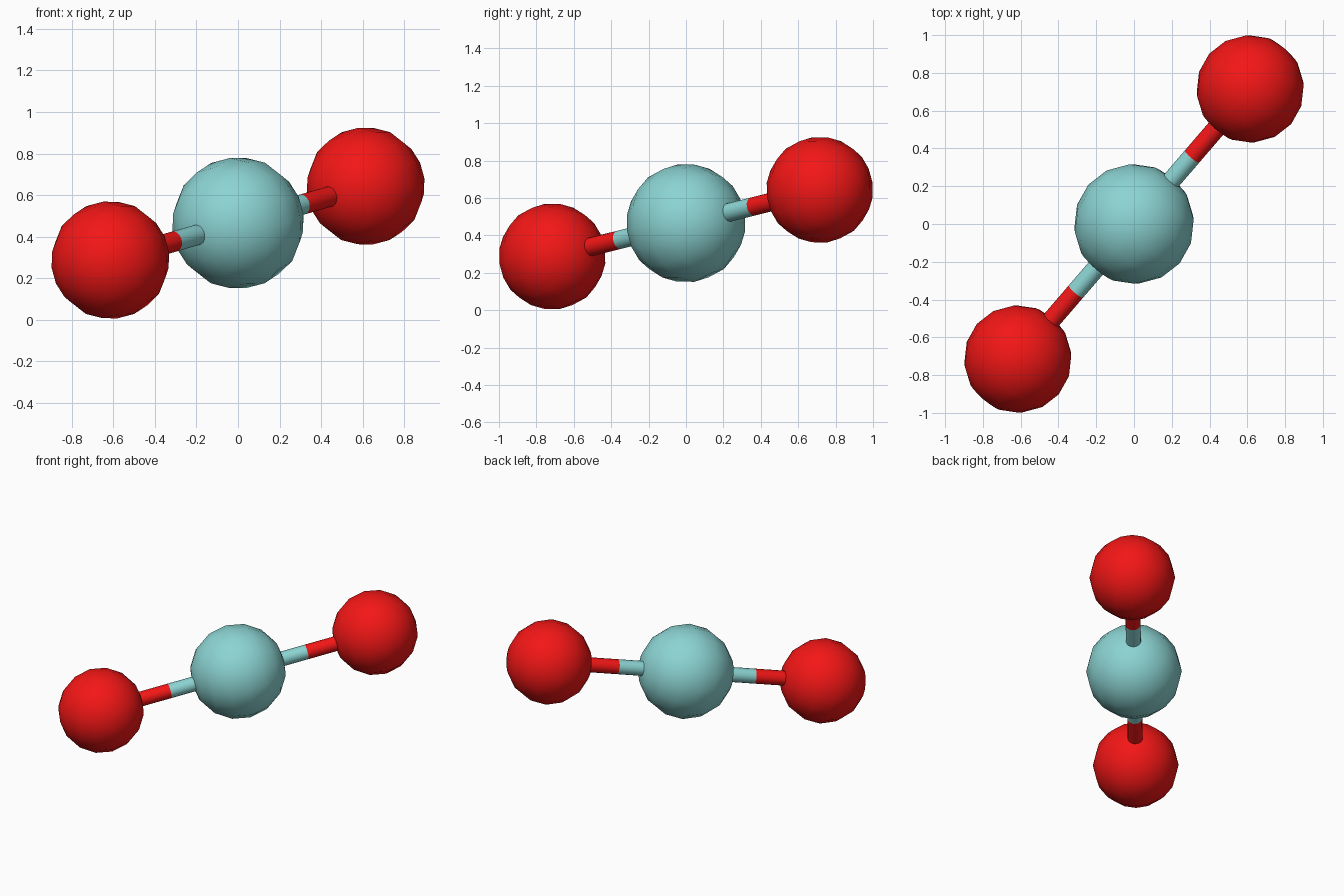
import bpy
from mathutils import Vector

if "Cube" in bpy.data.objects:
    bpy.data.objects.remove(bpy.data.objects["Cube"])

CENTRE = Vector((0, 0, 0.465))
ARM = Vector((0.615, 0.715, 0.178))
TILT = ARM.to_track_quat('Z', 'Y')


def material(name, rgb):
    m = bpy.data.materials.new(name)
    m.diffuse_color = (*rgb, 1)
    m.use_nodes = True
    m.node_tree.nodes["Principled BSDF"].inputs["Base Color"].default_value = m.diffuse_color
    return m


def finish(name, mat):
    ob = bpy.context.object
    ob.name = name
    ob.rotation_mode = 'QUATERNION'
    ob.rotation_quaternion = TILT
    ob.data.materials.append(mat)
    return ob


def ball(name, pos, radius, mat):
    bpy.ops.mesh.primitive_uv_sphere_add(segments=16, ring_count=8, radius=radius, location=pos)
    finish(name, mat)
    bpy.ops.object.shade_smooth()


def rod(name, a, b, mat):
    bpy.ops.mesh.primitive_cylinder_add(vertices=16, radius=0.05, depth=(b - a).length,
                                        location=(a + b) / 2)
    finish(name, mat)
    bpy.ops.object.shade_smooth_by_angle()


teal = material("teal", (0.26, 0.66, 0.65))
red = material("red", (0.9, 0.008, 0.008))

# central ball
ball("centre_ball", CENTRE, 0.319, teal)

# two opposite arms: a two-colour rod ending in a red ball
for side, s in (("back", 1), ("front", -1)):
    end = CENTRE + s * ARM
    mid = CENTRE + s * ARM * 0.5
    rod(side + "_inner_rod", CENTRE, mid, teal)
    rod(side + "_outer_rod", mid, end, red)
    ball(side + "_end_ball", end, 0.286, red)
